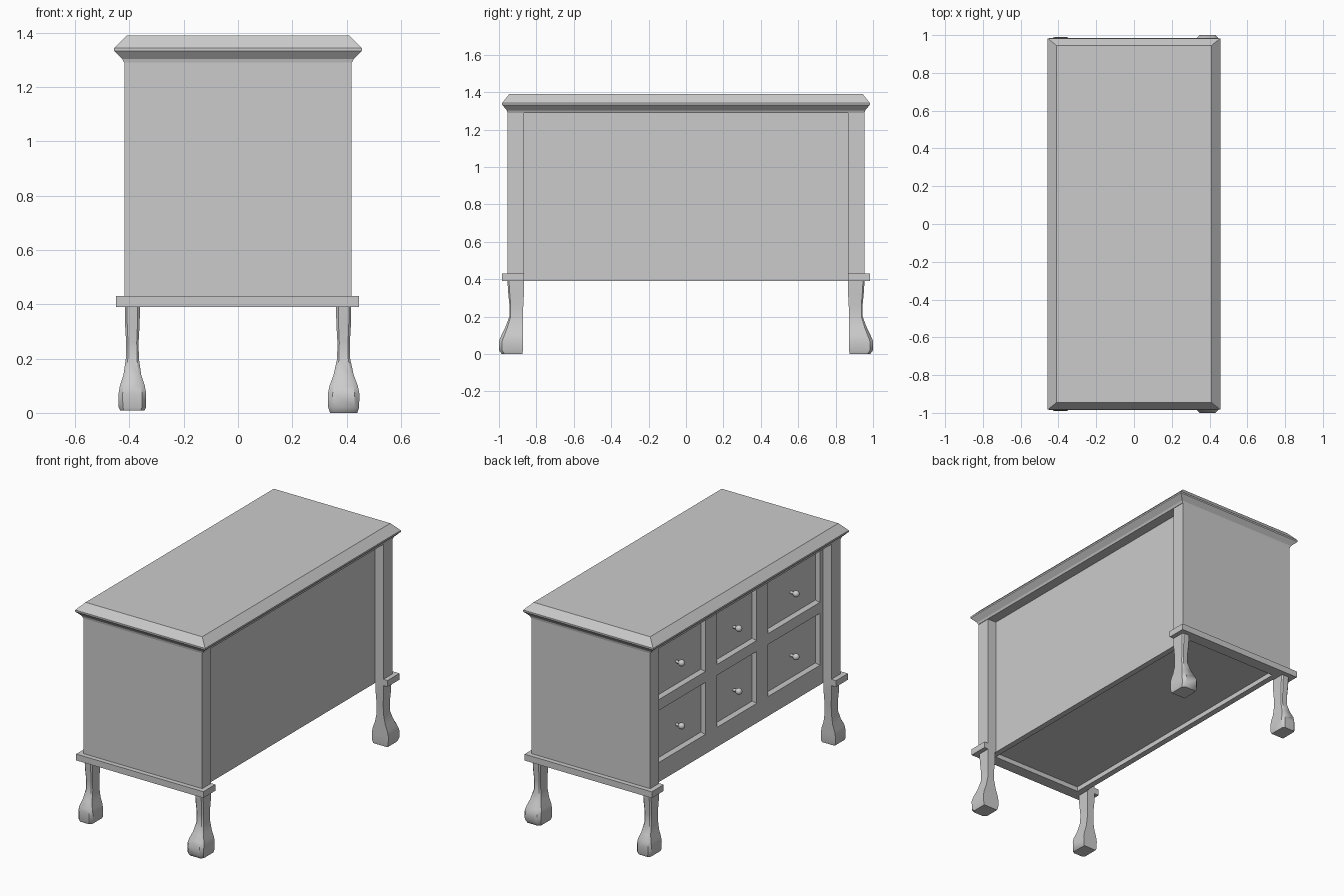
import bpy, bmesh
from mathutils import Vector

if "Cube" in bpy.data.objects:
    bpy.data.objects.remove(bpy.data.objects["Cube"])


def loft(name, rings):
    """Closed solid skinned through matching rings of points."""
    bm = bmesh.new()
    vs = [[bm.verts.new(p) for p in r] for r in rings]
    n = len(rings[0])
    for a, b in zip(vs, vs[1:]):
        for i in range(n):
            j = (i + 1) % n
            bm.faces.new((a[i], a[j], b[j], b[i]))
    bm.faces.new(vs[0])
    bm.faces.new(vs[-1])
    bmesh.ops.recalc_face_normals(bm, faces=bm.faces)
    me = bpy.data.meshes.new(name)
    bm.to_mesh(me)
    bm.free()
    ob = bpy.data.objects.new(name, me)
    bpy.context.collection.objects.link(ob)
    return ob


def rect(x0, x1, y0, y1, z):
    return [(x0, y0, z), (x1, y0, z), (x1, y1, z), (x0, y1, z)]


def box(name, x0, x1, y0, y1, z0, z1):
    return loft(name, [rect(x0, x1, y0, y1, z0), rect(x0, x1, y0, y1, z1)])


def cut(ob, cutter):
    cutter.hide_render = True
    cutter.hide_viewport = False
    cutter.display_type = 'WIRE'
    m = ob.modifiers.new("cut", 'BOOLEAN')
    m.operation, m.solver, m.object = 'DIFFERENCE', 'EXACT', cutter


def smooth(ob, angle=0.6):
    bpy.ops.object.select_all(action='DESELECT')
    ob.select_set(True)
    bpy.context.view_layer.objects.active = ob
    bpy.ops.object.shade_smooth_by_angle(angle=angle)


def apply_modifiers(ob):
    bpy.context.view_layer.update()
    deps = bpy.context.evaluated_depsgraph_get()
    me = bpy.data.meshes.new_from_object(ob.evaluated_get(deps))
    ob.modifiers.clear()
    ob.data = me


# Cabinet body: I-shaped plan, long sides set back between the corner posts
XO, XI, YO, YI = 0.417, 0.357, 0.955, 0.865
plan = [(XO, -YO), (XO, -YI), (XI, -YI), (XI, YI), (XO, YI), (XO, YO),
        (-XO, YO), (-XO, YI), (-XI, YI), (-XI, -YI), (-XO, -YI), (-XO, -YO)]
body = loft("cabinet_body", [[(x, y, z) for x, y in plan] for z in (0.39, 1.30)])

cutters = []
# Shallow recess under the cabinet
recess = box("underside_cutter", -0.32, 0.32, -0.91, 0.91, 0.35, 0.42)
cut(body, recess)
cutters.append(recess)

# Drawers on the -x side: bevelled recesses with round knobs
for yc, hw in ((-0.575, 0.26), (0, 0.2), (0.575, 0.26)):
    for zc in (0.68, 1.08):
        hh = 0.165
        rings = []
        for x, d in ((-0.372, -0.01), (-0.335, 0.014)):
            rings.append([(x, yc + sy * (hw - d), zc + sz * (hh - d))
                          for sy, sz in ((-1, -1), (1, -1), (1, 1), (-1, 1))])
        c = loft("drawer_cutter", rings)
        cut(body, c)
        cutters.append(c)
        bpy.ops.mesh.primitive_uv_sphere_add(segments=16, ring_count=10, radius=0.02,
                                             location=(-0.372, yc, zc - 0.008))
        knob = bpy.context.object
        knob.name = "drawer_knob"
        smooth(knob)
        bpy.ops.mesh.primitive_cylinder_add(vertices=12, radius=0.009, depth=0.04,
                                            location=(-0.35, yc, zc - 0.008),
                                            rotation=(0, 1.5708, 0))
        bpy.context.object.name = "knob_stem"
        smooth(bpy.context.object)
apply_modifiers(body)

# Plinth strip under each end
for s in (-1, 1):
    y0, y1 = sorted((s * 0.865, s * 0.985))
    plinth = box("end_plinth", -0.449, 0.446, y0, y1, 0.39, 0.43)
    cut(plinth, recess)
    apply_modifiers(plinth)

for c in cutters:
    bpy.data.objects.remove(c)

# Top slab with a pointed moulded edge
top = [(1.29, 0.42, 0.955), (1.303, 0.426, 0.958), (1.333, 0.457, 0.983),
       (1.343, 0.457, 0.983), (1.39, 0.41, 0.945)]
loft("top_slab", [rect(-x, x, -y, y, z) for z, x, y in top])

# Legs: z, half width in x, inner y, outer y
LEG = [(0.0, 0.05, 0.875, 0.985), (0.02, 0.057, 0.872, 1.0), (0.07, 0.058, 0.872, 1.0),
       (0.10, 0.052, 0.872, 0.987), (0.14, 0.037, 0.872, 0.967), (0.20, 0.024, 0.872, 0.945),
       (0.26, 0.023, 0.870, 0.944), (0.33, 0.027, 0.866, 0.951), (0.40, 0.028, 0.865, 0.955)]
for sx in (-1, 1):
    k = 1.0 if sx > 0 else 0.88          # drawer-side feet are slightly slimmer
    lift = 0.0 if sx > 0 else 0.008
    for sy in (-1, 1):
        rings = []
        for z, h, y0, y1 in LEG:
            h = h * k if z < 0.2 else h
            y1 = min(y1, 0.99) if sx < 0 else y1
            z = max(z, lift)
            c = h * 0.3
            sec = [(-h, y0), (h, y0), (h, y1 - c), (h - c, y1), (c - h, y1), (-h, y1 - c)]
            rings.append([(sx * 0.389 + x, sy * y, z) for x, y in sec])
        smooth(loft("leg", rings), 0.7)
